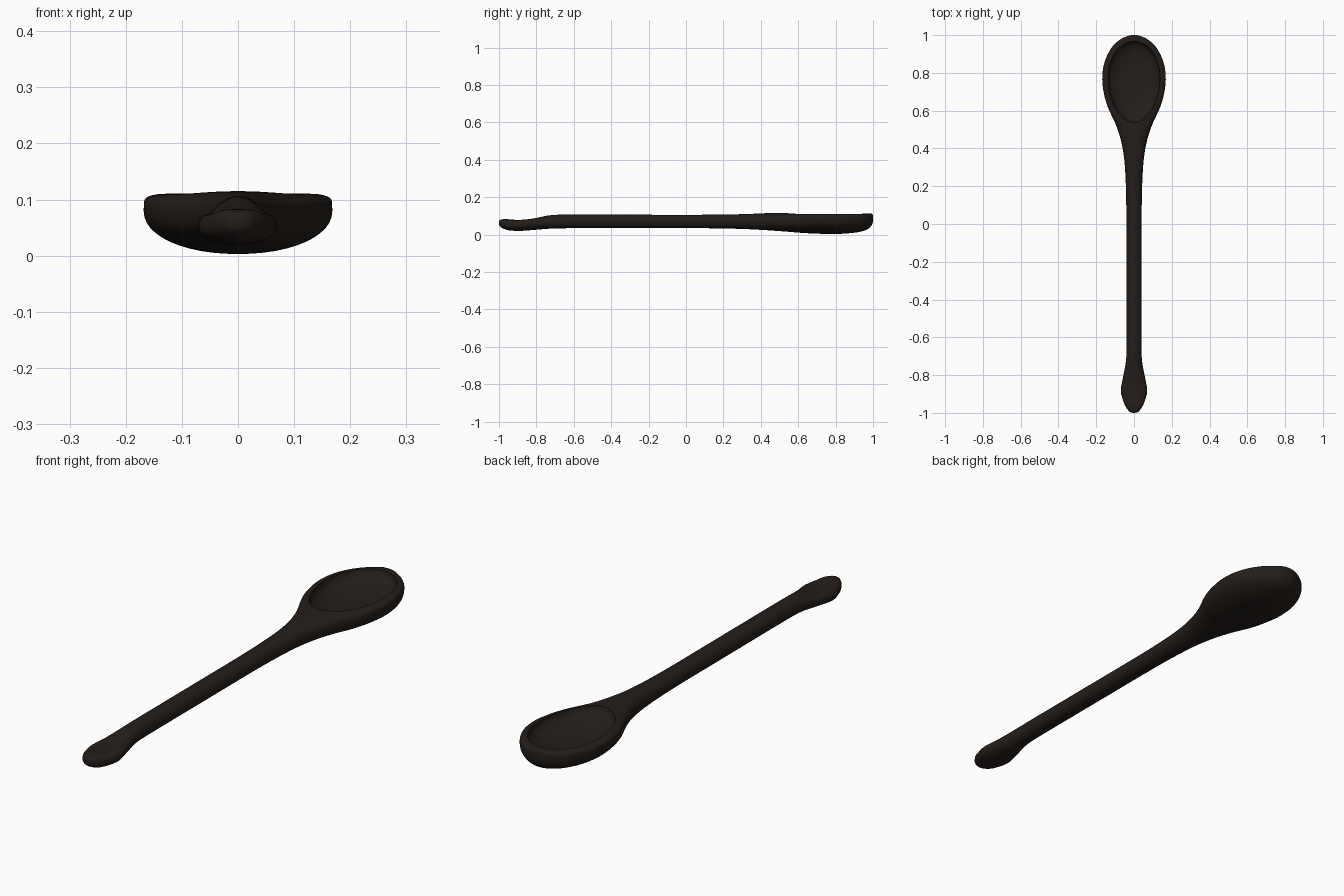
import bpy, bmesh, math

if "Cube" in bpy.data.objects:
    bpy.data.objects.remove(bpy.data.objects["Cube"])

# Stations along the spoon: y, half width, bottom z, widest z, top z, squareness of upper half
STATIONS = [
    (-1.0, .004, .058, .062, .066, 2),
    (-.993, .024, .042, .060, .079, 2.4),
    (-.965, .045, .027, .055, .083, 3),
    (-.93, .059, .021, .052, .080, 3),
    (-.88, .070, .020, .052, .079, 3),
    (-.81, .058, .025, .058, .087, 2.5),
    (-.72, .042, .032, .068, .104, 2),
    (-.60, .040, .034, .070, .106, 2),
    (-.25, .040, .034, .070, .106, 2),
    (.10, .041, .034, .070, .106, 2),
    (.30, .048, .030, .071, .109, 2.1),
    (.42, .064, .024, .072, .114, 2.3),
    (.52, .094, .017, .074, .115, 2.8),
    (.62, .139, .009, .077, .113, 4),
    (.70, .161, .005, .079, .112, 5),
    (.78, .168, .003, .080, .112, 6),
    (.86, .155, .006, .081, .112, 6),
    (.93, .121, .015, .082, .112, 5),
    (.975, .076, .031, .083, .112, 4),
    (.996, .032, .056, .084, .111, 3),
    (1.0, .004, .082, .085, .089, 2),
]
SEG = 48


def smooth(rows, steps):
    """Catmull-Rom interpolation of all columns."""
    out = []
    for i in range(len(rows) - 1):
        p = [rows[max(0, min(len(rows) - 1, i + k))] for k in (-1, 0, 1, 2)]
        for s in range(steps):
            t = s / steps
            out.append([b + .5 * t * (c - a + t * (2*a - 5*b + 4*c - d + t * (3*(b - c) + d - a)))
                        for a, b, c, d in zip(*p)])
    return out + [list(rows[-1])]


def loft(name, rings):
    """Skin a list of closed rings and cap both ends."""
    bm = bmesh.new()
    loops = [[bm.verts.new(v) for v in r] for r in rings]
    for a, b in zip(loops, loops[1:]):
        for i in range(len(a)):
            j = (i + 1) % len(a)
            bm.faces.new((a[i], a[j], b[j], b[i]))
    bm.faces.new(loops[0])
    bm.faces.new(loops[-1])
    bmesh.ops.recalc_face_normals(bm, faces=bm.faces)
    me = bpy.data.meshes.new(name)
    bm.to_mesh(me)
    bm.free()
    ob = bpy.data.objects.new(name, me)
    bpy.context.collection.objects.link(ob)
    return ob


def section(y, w, zb, zm, zt, n):
    """Cross-section: squarer upper half, rounder lower half."""
    pts = []
    for i in range(SEG):
        a = 2 * math.pi * i / SEG
        c, s = math.cos(a), math.sin(a)
        e = n if s >= 0 else 2.1
        h = zt - zm if s >= 0 else zm - zb
        x = math.copysign(abs(c) ** (2 / e), c) * w
        pts.append((x, y, zm + math.copysign(abs(s) ** (2 / e), s) * h))
    return pts


def egg(scale, z):
    """Egg outline of the bowl hollow, narrower toward the handle."""
    pts = []
    for i in range(64):
        a = 2 * math.pi * i / 64
        s = math.sin(a)
        pts.append((.137 * scale * math.cos(a) * (1 + .09 * s), .752 + .215 * scale * s, z))
    return pts


# Spoon body
spoon = loft("spoon", [section(*r) for r in smooth(STATIONS, 5)])

# Bowl hollow
rings = [egg(1.0, .2)]
for k in range(13):
    a = k / 12 * math.pi / 2
    rings.append(egg(max(math.cos(a), .01) ** .8, .114 - .058 * math.sin(a) ** .8))
hollow = loft("hollow_cutter", rings)
hollow.hide_render = True
hollow.hide_set(True)

cut = spoon.modifiers.new("hollow", 'BOOLEAN')
cut.operation = 'DIFFERENCE'
cut.solver = 'EXACT'
cut.object = hollow
bpy.context.view_layer.objects.active = spoon
spoon.select_set(True)
bpy.ops.object.modifier_apply(modifier="hollow")
bpy.data.objects.remove(hollow)

# Dark wood colour
mat = bpy.data.materials.new("dark_wood")
mat.diffuse_color = (.018, .013, .010, 1)
mat.use_nodes = True
mat.node_tree.nodes["Principled BSDF"].inputs["Base Color"].default_value = mat.diffuse_color
spoon.data.materials.clear()
spoon.data.materials.append(mat)
bpy.ops.object.shade_smooth_by_angle(angle=math.radians(40))
